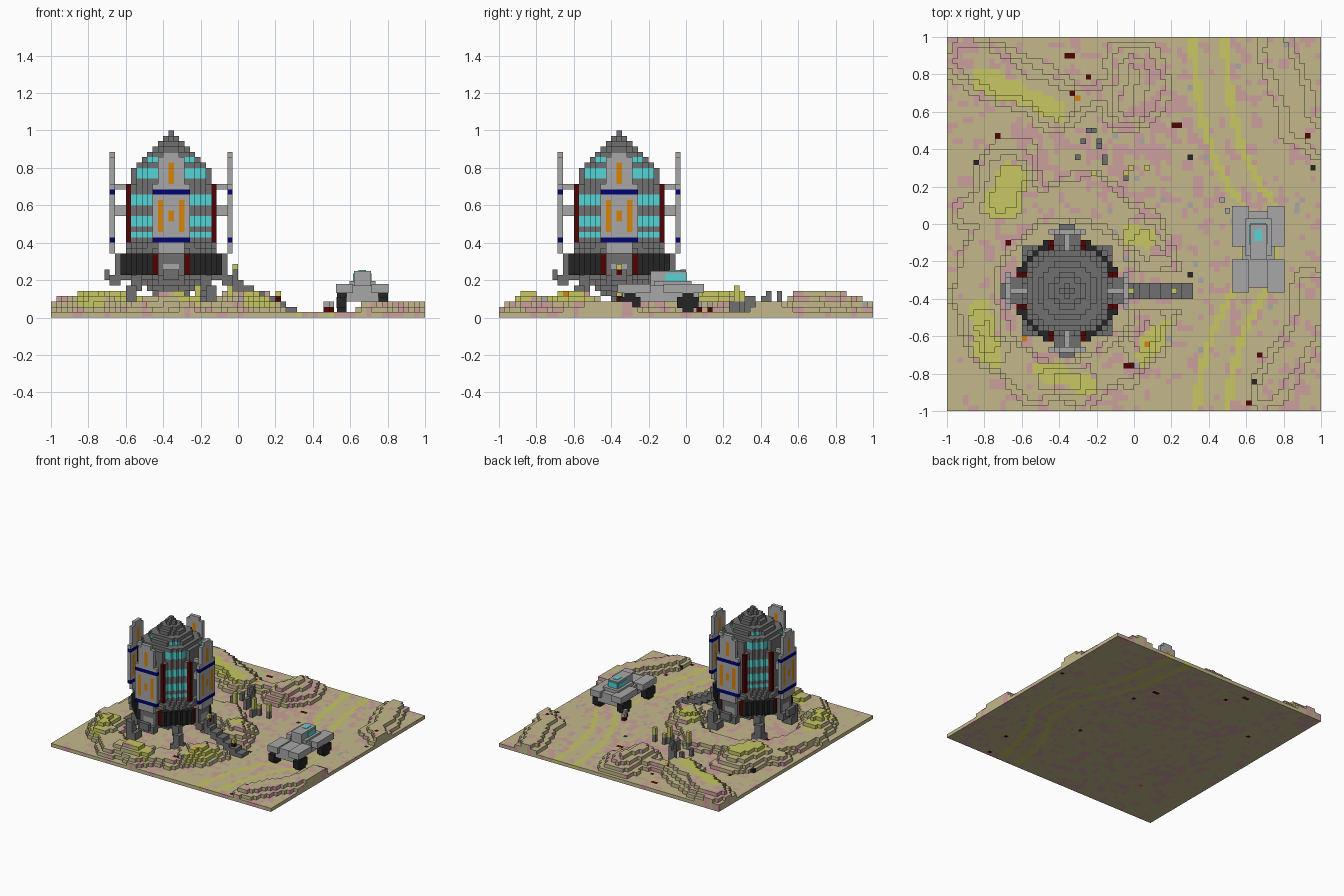
import bpy, bmesh, math, random
from mathutils import Vector, noise

random.seed(4)
N = 70                 # cells along the base
V = 2 / N              # cell size
C = 22                 # tower axis cell

cube = bpy.data.objects.get("Cube")
if cube:
    bpy.data.objects.remove(cube, do_unlink=True)

COLOURS = {
    "sand": (.55, .48, .26), "rose": (.6, .35, .34), "olive": (.57, .57, .125),
    "dark_grey": (.16, .16, .16), "light_grey": (.39, .39, .395),
    "black": (.018, .018, .018), "maroon": (.075, .001, .001),
    "navy": (.001, .001, .17), "cyan": (.09, .66, .66), "orange": (.68, .23, .002),
}
MATS = {}
for label, rgb in COLOURS.items():
    m = bpy.data.materials.new(label)
    m.use_nodes = True
    m.diffuse_color = (*rgb, 1)
    m.node_tree.nodes["Principled BSDF"].inputs["Base Color"].default_value = (*rgb, 1)
    MATS[label] = m
NAMES = list(COLOURS)

cells = {}             # (i, j, k) -> (part, colour)


def put(part, colour, i, j, k):
    cells[(i, j, k)] = (part, colour)


def disc(part, radius, k, rule, clip=N):
    n = min(int(radius), clip)
    for x in range(-n, n + 1):
        for y in range(-n, n + 1):
            if x * x + y * y <= radius * radius:
                put(part, rule(x, y), C + x, C + y, k)


def around(part, colour, out, side, k):
    """One cell repeated on the four sides of the tower."""
    for x, y in ((out, side), (-side, out), (-out, -side), (side, -out)):
        put(part, colour, C + x, C + y, k)


def slab(part, colour, outs, sides, ks):
    for o in outs:
        for s in sides:
            for k in ks:
                around(part, colour, o, s, k)


def wide(half):
    return range(-half, half + 1)


# Terrain: ridges given as (start, end, radius, height)
RIDGES = [
    ((-.9, .88), (-.4, .65), .17, 3.5), ((0, .8), (-.03, .66), .2, 4),
    ((-.4, .65), (-.05, .72), .12, 2), ((-.66, .27), (-.72, .1), .2, 4),
    ((-.72, .1), (-.88, .06), .12, 2), ((.76, .92), (.88, .55), .14, 2),
    ((.88, .55), (1, .42), .12, 2), ((.95, -.35), (.9, -.6), .13, 2),
    ((.9, -.6), (.72, -.88), .13, 2), ((0, .05), (.15, -.18), .12, 2),
]
# Mossy crests as (start, end, radius)
MOSS = [
    ((-.8, .77), (-.42, .6), .06), ((-.66, .24), (-.7, .1), .09),
    ((-.83, -.45), (-.77, -.75), .06), ((-.48, -.78), (-.24, -.86), .06),
    ((.14, -.58), (.08, -.7), .07), ((.0, -.06), (.06, -.08), .05),
]


def segment_distance(p, a, b):
    a, b = Vector(a), Vector(b)
    t = max(0, min(1, (p - a).dot(b - a) / (b - a).length_squared))
    return (p - a.lerp(b, t)).length


def rough(x, y, scale, seed):
    return noise.noise(Vector((x * scale, y * scale, seed)))


def height(x, y):
    p = Vector((x, y))
    wob = .25 * rough(x, y, 7, 1.5)
    best = 0
    for a, b, r, h in RIDGES:
        best = max(best, min(h, (h + 1) * (1.1 - segment_distance(p, a, b) / r + wob)))
    # Crater rim around the tower
    dx, dy = x + .357, y + .357
    rim = 5.2 * (1.05 - abs(math.hypot(dx, dy) - .485) / .15 + wob * 1.6)
    rim = min(rim, 3.3 - 1.2 * math.cos(6 * math.atan2(dy, dx)))
    if dy > 0 and dx < .3:
        rim = min(rim, 2.6)
    if not (dx > 0 and abs(dy) < .09):
        best = max(best, rim)
    return 1 + int(max(0, best))


def trail(x, y):
    t = abs(y + .1)
    centre = min(.67, .38 + .29 * math.exp(-3 * (t - .2)))
    return abs(abs(x - centre) - .085) < .022


for i in range(N):
    for j in range(N):
        x, y = (i + .5) * V - 1, (j + .5) * V - 1
        h = height(x, y)
        ragged = .03 * rough(x, y, 12, 8.2)
        moss = any(segment_distance(Vector((x, y)), a, b) < r + ragged for a, b, r in MOSS)
        dense = .14 * (math.hypot(x - .2, y - .35) < .35)
        pink = rough(x, y, 17, 3.3) + .25 * rough(x, y, 4, 5.1) > .25 - dense
        for k in range(h):
            colour = "rose" if pink else "sand"
            if h == 1 and trail(x, y) or moss and k >= 2:
                colour = "olive"
            put("terrain", colour, i, j, k)


def top_of(i, j):
    k = 0
    while (i, j, k) in cells:
        k += 1
    return k


# Scattered stones
for colour, spots in {
    "maroon": [(42, 53), (43, 53), (22, 66), (23, 66), (26, 62), (23, 59), (67, 51), (9, 51),
               (58, 10), (56, 1), (33, 8), (34, 8), (11, 31)],
    "black": [(45, 25), (45, 47), (5, 46), (68, 45), (57, 5)],
    "orange": [(24, 58), (14, 13), (37, 12)],
}.items():
    for i, j in spots:
        put("stones", colour, i, j, top_of(i, j) - 1)
for n in range(24):
    i, j = random.randrange(30, N), random.randrange(N)
    put("stones", "light_grey", i, j, top_of(i, j) - 1)

# Rock spires behind the tower
for i, j, h in ((26, 52, 3), (27, 52, 4), (25, 50, 2), (28, 50, 4), (28, 49, 3),
                (24, 47, 2), (29, 47, 3), (29, 46, 3), (33, 43, 2)):
    for k in range(1, h + 1):
        put("rock_spires", "dark_grey", i, j, k)
for i, j, h in ((33, 44, 5), (37, 45, 4), (27, 44, 5), (34, 45, 3)):
    for k in range(1, h + 1):
        put("plants", "olive" if k > 2 else "dark_grey", i, j, k)

# Tower underside and engine
for k, r in ((4, 3.3), (5, 4.3), (6, 6.3), (7, 8)):
    disc("engine", r, k, lambda x, y: "dark_grey")

# Black skirt ring with red markers
for k in range(8, 12):
    disc("skirt", 9.87, k, lambda x, y: "maroon" if min(abs(x), abs(y)) == 3 else "black")
for k, r in ((12, 8.7), (13, 8.1)):
    disc("collar", r, k, lambda x, y: "dark_grey")

# Hull with window rows on the diagonals, each roofed by the row above
GLASS_ROWS = (15, 17, 18, 21, 22, 26, 27, 29)
for k in range(14, 35):
    radius, clip = (7.7 if k < 25 else 7.3 if k < 28 else 34.4 - k), N
    if k in (28, 30):
        radius, clip = radius + 1, 34 - k
    glass = k in GLASS_ROWS
    disc("hull", radius, k,
         lambda x, y: "cyan" if glass and min(abs(x), abs(y)) >= 3 else "dark_grey", clip)
slab("red_strips", "maroon", (8,), (-3, 3), range(14, 25))

# Doorways with ledges on the four sides
slab("doorways", "dark_grey", (8, 9, 10), wide(2), range(7, 12))
slab("doorways", "light_grey", (10,), wide(1), (8, 9))
slab("ledges", "dark_grey", (10, 11), wide(2), (6, 7))
slab("ledges", "dark_grey", (12,), wide(1), (7, 8))

# Landing legs on the diagonals
slab("landing_legs", "dark_grey", (6, 7), (6, 7), (5, 6, 7))
slab("landing_legs", "dark_grey", (7, 8), (7, 8), range(2, 6))
slab("landing_feet", "dark_grey", (6, 7, 8), (6, 7, 8), (1, 2))

# Outer shield panels with struts, bands and bar markings
for k in range(12, 31):
    half = 2 if k < 14 or k > 24 else 3
    half = 1 if k == 30 else half
    slab("panels", "navy" if k in (14, 23) else "light_grey", (11,), wide(half), (k,))
slab("panels", "orange", (11,), (-2, 2), range(16, 22))
slab("panels", "orange", (11,), (0,), (18, 19, 25, 26, 27, 28))
slab("struts", "light_grey", (8, 9, 10), (0,), (19, 20, 24))

# Ramp stairs
for step in range(12, 24):
    level = 1 + (23 - step) // 2
    for s in (-1, 0, 1):
        for k in range(max(1, level - 1), level + 1):
            put("ramp", "dark_grey", C + step, C + s, k)


def figure(i, j, base, visor):
    put("crew", "maroon", i, j, base)
    put("crew", visor, i, j, base + 1)


figure(C + 12, C, 8, "olive")
figure(C + 20, C, 3, "olive")
figure(51, 39, 1, "light_grey")
figure(52, 37, 1, "light_grey")


def finish(name, bm):
    mesh = bpy.data.meshes.new(name)
    bm.to_mesh(mesh)
    bm.free()
    for label in NAMES:
        mesh.materials.append(MATS[label])
    bpy.context.collection.objects.link(bpy.data.objects.new(name, mesh))


def build_cells(part):
    """Mesh the exposed faces of one part."""
    bm, verts = bmesh.new(), {}
    for pos, (owner, colour) in cells.items():
        if owner != part:
            continue
        for axis in range(3):
            for sign in (0, 1):
                near = list(pos)
                near[axis] += 2 * sign - 1
                if tuple(near) in cells:
                    continue
                loop = []
                for a, b in ((0, 0), (1, 0), (1, 1), (0, 1)):
                    q = list(pos)
                    q[axis] += sign
                    q[(axis + 1) % 3] += a
                    q[(axis + 2) % 3] += b
                    q = tuple(q)
                    if q not in verts:
                        verts[q] = bm.verts.new((q[0] * V - 1, q[1] * V - 1, q[2] * V))
                    loop.append(verts[q])
                face = bm.faces.new(loop if sign else loop[::-1])
                face.material_index = NAMES.index(colour)
    finish(part, bm)


for part in sorted({owner for owner, colour in cells.values()}):
    build_cells(part)


def boxes(name, colour, items):
    """Boxes as x, y, z ranges about the rover axis, mirrored when off centre."""
    bm = bmesh.new()
    for (xa, xb), (ya, yb), (za, zb) in items:
        for sx in ((1, -1) if xa > 0 else (1,)):
            for v in bmesh.ops.create_cube(bm, size=1)["verts"]:
                v.co = Vector((.665 + sx * (xa + xb) / 2 + v.co.x * (xb - xa),
                               (ya + yb) / 2 + v.co.y * (yb - ya),
                               (za + zb) / 2 + v.co.z * (zb - za)))
    for f in bm.faces:
        f.material_index = NAMES.index(colour)
    finish(name, bm)


# Rover
wheels = []
for y in (.01, -.3):
    wheels += [((.085, .138), (y - .058, y + .058), (.05, .11)),
               ((.086, .137), (y - .03, y + .03), (.029, .132))]
boxes("rover_wheels", "black", wheels)
boxes("rover_fenders", "light_grey", [((.05, .14), (-.12, .095), (.13, .18)),
                                      ((.05, .14), (-.365, -.19), (.13, .18))])
boxes("rover_chassis", "light_grey", [((-.085, .085), (-.34, .07), (.085, .17))])
boxes("rover_cab", "light_grey", [((-.046, .046), (-.19, .0), (.17, .25)),
                                  ((-.07, .07), (-.17, .03), (.17, .195))])
boxes("rover_windows", "cyan", [((-.042, .042), (.0, .006), (.195, .24)),
                                ((.046, .049), (-.11, -.005), (.195, .235)),
                                ((-.02, .02), (-.09, -.03), (.25, .253))])
